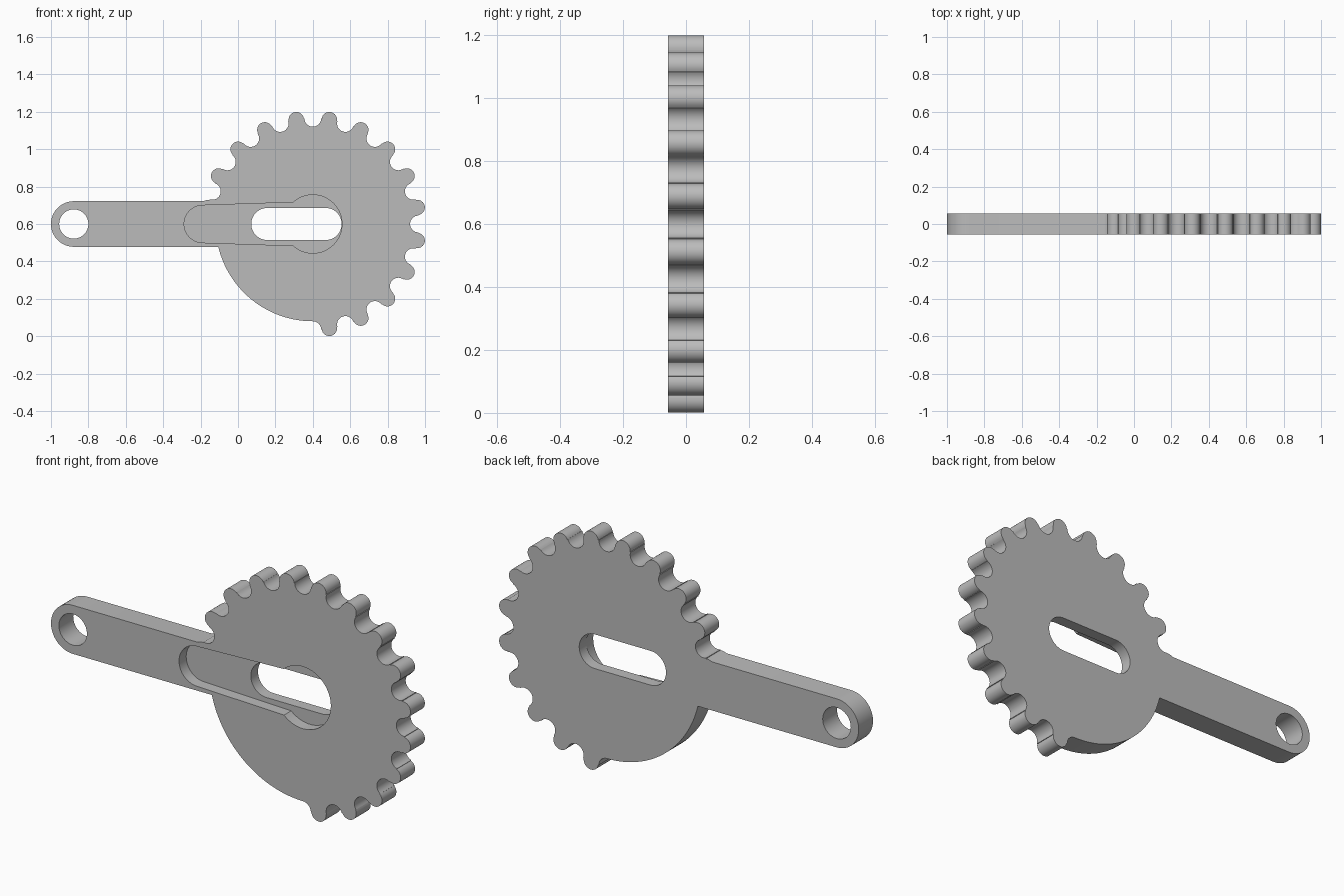
import bpy
import bmesh
from math import sin, cos, radians, degrees, asin

cube = bpy.data.objects.get("Cube")
if cube:
    bpy.data.objects.remove(cube, do_unlink=True)

HALF = 0.057             # half thickness of the plate
GX, GZ = 0.4, 0.6        # gear centre
ROOT, PITCH = 0.52, 0.565
TIP_R, VALLEY_R = 0.041, 0.045
ARM_X, ARM_R = -0.878, 0.122

grey = bpy.data.materials.new("plain grey")
grey.use_nodes = True
grey.diffuse_color = (0.5, 0.5, 0.5, 1)
grey.node_tree.nodes["Principled BSDF"].inputs["Base Color"].default_value = (0.5, 0.5, 0.5, 1)


def arc(cx, cz, r, start, end, steps):
    """Points on an arc, angles in degrees."""
    angles = [radians(start + (end - start) * i / steps) for i in range(steps + 1)]
    return [(cx + r * cos(a), cz + r * sin(a)) for a in angles]


def plate(name, outline, y0, y1):
    """Extrude an outline in the xz plane from y0 to y1."""
    bm = bmesh.new()
    face = bm.faces.new([bm.verts.new((x, y0, z)) for x, z in outline])
    ext = bmesh.ops.extrude_face_region(bm, geom=[face])["geom"]
    verts = [v for v in ext if isinstance(v, bmesh.types.BMVert)]
    bmesh.ops.translate(bm, verts=verts, vec=(0, y1 - y0, 0))
    bmesh.ops.recalc_face_normals(bm, faces=bm.faces)
    mesh = bpy.data.meshes.new(name)
    bm.to_mesh(mesh)
    bm.free()
    mesh.materials.append(grey)
    obj = bpy.data.objects.new(name, mesh)
    bpy.context.collection.objects.link(obj)
    return obj


def cut(target, name, outline, y0, y1):
    """Subtract an extruded outline from the target."""
    cutter = plate(name, outline, y0, y1)
    cutter.hide_render = True
    mod = target.modifiers.new(name, "BOOLEAN")
    mod.operation, mod.solver, mod.object = "DIFFERENCE", "EXACT", cutter
    bpy.context.view_layer.objects.active = target
    bpy.ops.object.modifier_apply(modifier=name)
    bpy.data.objects.remove(cutter, do_unlink=True)


# Toothed rim, from the bottom round to the arm
teeth = []
for k in range(15):
    a = -81 + 18 * k
    v = a - 9
    vx, vz = GX + PITCH * cos(radians(v)), GZ + PITCH * sin(radians(v))
    tx, tz = GX + PITCH * cos(radians(a)), GZ + PITCH * sin(radians(a))
    valley = arc(vx, vz, VALLEY_R, v - 90, v - 270, 16)
    teeth += valley[8:] if k == 0 else valley
    teeth += arc(tx, tz, TIP_R, a - 90, a + 90, 16)

outline = []
for x, z in teeth:
    if x < 0 and z < GZ + ARM_R:
        break
    outline.append((x, z))

# Rounded arm, then the plain part of the disc
meet = 180 + degrees(asin(ARM_R / ROOT))
outline += [(outline[-1][0] - 0.01, GZ + ARM_R)]
outline += arc(ARM_X, GZ, ARM_R, 90, 270, 32)
outline += arc(GX, GZ, ROOT, meet, 270, 32)[:-1]
lever = plate("toothed_lever", outline, -HALF, HALF)

# Round pivot hole at the arm end
cut(lever, "pivot_hole", arc(ARM_X, GZ, 0.078, 0, 354, 59), -1, 1)

# Keyhole-shaped recess in the front, half the thickness deep
recess = arc(-0.188, GZ, 0.1, 88, 272, 28) + arc(GX, GZ, 0.156, -132, 132, 48)
cut(lever, "front_recess", recess, -1, 0)

# Long slot right through
slot = arc(0.157, GZ, 0.086, 90, 270, 24) + arc(0.468, GZ, 0.086, -90, 90, 24)
cut(lever, "through_slot", slot, -1, 1)

bpy.ops.object.select_all(action="DESELECT")
lever.select_set(True)
bpy.context.view_layer.objects.active = lever
bpy.ops.object.shade_smooth_by_angle(angle=radians(30))
